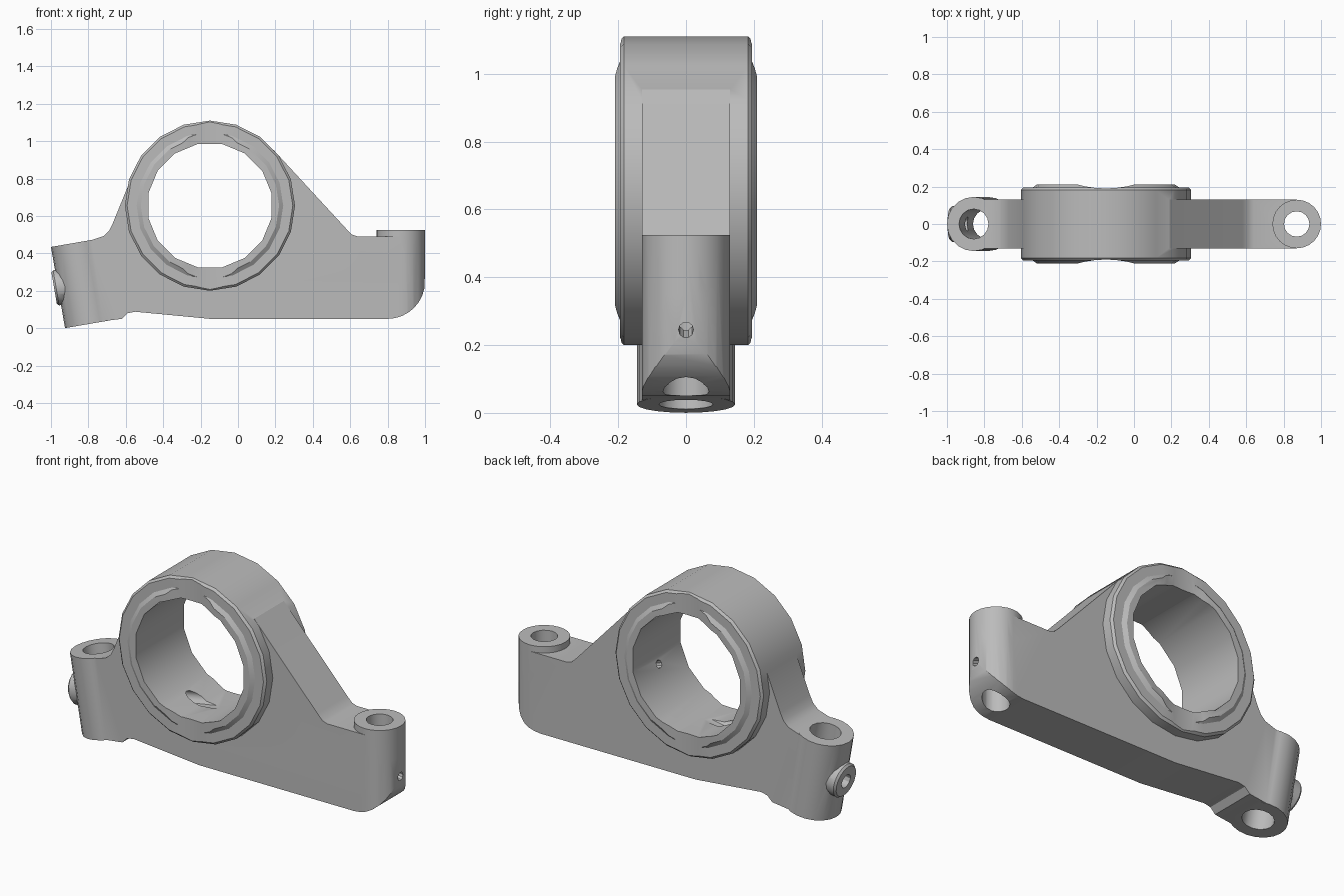
import bpy, bmesh, math
from mathutils import Vector

if "Cube" in bpy.data.objects:
    bpy.data.objects.remove(bpy.data.objects["Cube"])

metal = bpy.data.materials.new("grey metal")
metal.diffuse_color = (0.5, 0.5, 0.5, 1)
metal.use_nodes = True
metal.node_tree.nodes["Principled BSDF"].inputs["Base Color"].default_value = metal.diffuse_color


def finish(name, bm):
    bmesh.ops.recalc_face_normals(bm, faces=bm.faces)
    me = bpy.data.meshes.new(name)
    bm.to_mesh(me)
    bm.free()
    me.materials.append(metal)
    ob = bpy.data.objects.new(name, me)
    bpy.context.collection.objects.link(ob)
    return ob


def turned(name, base, axis, stations, n, phase=0.0):
    """Closed solid of n sides along an axis; stations are (radius, distance)."""
    base, d = Vector(base), Vector(axis).normalized()
    u = Vector((1, 0, 0)) if abs(d.y) > 0.9 else Vector((0, 1, 0))
    u = (u - d * u.dot(d)).normalized()
    v = d.cross(u)
    bm = bmesh.new()
    rings = []
    for r, t in stations:
        angles = [phase + 2 * math.pi * i / n for i in range(n)]
        rings.append([bm.verts.new(base + d * t + (u * math.cos(a) + v * math.sin(a)) * r)
                      for a in angles])
    for a, b in zip(rings, rings[1:]):
        for i in range(n):
            j = (i + 1) % n
            bm.faces.new((a[i], a[j], b[j], b[i]))
    bm.faces.new(rings[0])
    bm.faces.new(rings[-1])
    return finish(name, bm)


def rod(name, p0, p1, r, n=16, phase=0.0):
    d = Vector(p1) - Vector(p0)
    return turned(name, p0, d, [(r, 0), (r, d.length)], n, phase)


def prism(name, pts, direction):
    bm = bmesh.new()
    f = bm.faces.new([bm.verts.new(p) for p in pts])
    ext = bmesh.ops.extrude_face_region(bm, geom=[f])["geom"]
    bmesh.ops.translate(bm, vec=direction,
                        verts=[g for g in ext if isinstance(g, bmesh.types.BMVert)])
    return finish(name, bm)


def combine(ob, other, op):
    m = ob.modifiers.new(op, 'BOOLEAN')
    m.operation, m.solver, m.object = op, 'EXACT', other
    bpy.context.view_layer.objects.active = ob
    bpy.ops.object.modifier_apply(modifier=m.name)
    bpy.data.objects.remove(other)


def arc(cx, cy, r, a0, a1, n):
    return [(cx + r * math.cos(math.radians(a0 + (a1 - a0) * i / n)),
             cy + r * math.sin(math.radians(a0 + (a1 - a0) * i / n))) for i in range(n + 1)]


CX, CZ = -0.15, 0.655

# Web: side profile with a rounded toe, trimmed to a round end in plan
side = [(-0.78, 0.03), (-0.62, 0.05), (-0.59, 0.08), (-0.55, 0.088), (-0.15, 0.05)]
side += arc(0.8, 0.25, 0.2, -90, 0, 8)
side += [(1.0, 0.49), (0.64, 0.49), (0.61, 0.50), (0.58, 0.53), (0.19, 0.953),
         (-0.15, 1.05), (-0.5, 0.88), (-0.58, 0.78), (-0.67, 0.56), (-0.69, 0.52),
         (-0.72, 0.492), (-0.78, 0.472), (-0.855, 0.456)]
bracket = prism("bearing_bracket", [(x, -0.3, z) for x, z in side], (0, 0.6, 0))
plan = [(-1.1, -0.13)] + arc(0.87, 0, 0.13, -90, 90, 12) + [(-1.1, 0.13)]
combine(bracket, prism("plan_trim", [(x, y, -0.2) for x, y in plan], (0, 0, 2)), 'INTERSECT')

# Raised round pad on the upright bolt lug
combine(bracket, rod("bolt_pad", (0.87, 0, 0.35), (0.87, 0, 0.525), 0.13, 24), 'UNION')

# Bearing housing: chamfered drum with a raised thrust face on both sides
drum = turned("housing", (CX, 0, CZ), (0, 1, 0),
              [(0.37, -0.21), (0.392, -0.195), (0.443, -0.195), (0.455, -0.183),
               (0.455, 0.183), (0.443, 0.195), (0.392, 0.195), (0.37, 0.21)], 20)
for s in (-1, 1):  # shallow hollow across each thrust face
    combine(drum, rod("hollow", (CX, s * 0.76, -0.2), (CX, s * 0.76, 1.5), 0.57, 64), 'DIFFERENCE')
combine(bracket, drum, 'UNION')

# Tilted lug with a small round boss on its outer side
low, high = Vector((-0.782, 0, 0.025)), Vector((-0.857, 0, 0.459))
up = (high - low).normalized()
out = Vector((-up.z, 0, up.x))
mid = (low + high) / 2
combine(bracket, rod("tilted_lug", low, high, 0.145, 20), 'UNION')
combine(bracket, turned("side_boss", mid, out, [(0.095, 0.05), (0.095, 0.155), (0.085, 0.166)], 16), 'UNION')

# Bores, bolt holes and oil passages
holes = [
    rod("main_bore", (CX, -0.5, CZ), (CX, 0.5, CZ), 0.336, 16, math.pi / 16),
    rod("bolt_hole", (0.87, 0, -0.2), (0.87, 0, 0.8), 0.068, 16),
    rod("tilted_hole", low - up * 0.2, high + up * 0.2, 0.08, 16),
    rod("boss_passage", mid + out * 0.3, mid - out * 0.72, 0.038, 12),
    rod("oil_passage", (1.05, 0, 0.225), (0.05, 0, 0.6), 0.022, 10),
]
for h in holes:
    combine(bracket, h, 'DIFFERENCE')

bpy.ops.object.select_all(action='DESELECT')
bracket.select_set(True)
bpy.context.view_layer.objects.active = bracket
bpy.ops.object.shade_smooth_by_angle(angle=math.radians(30))
